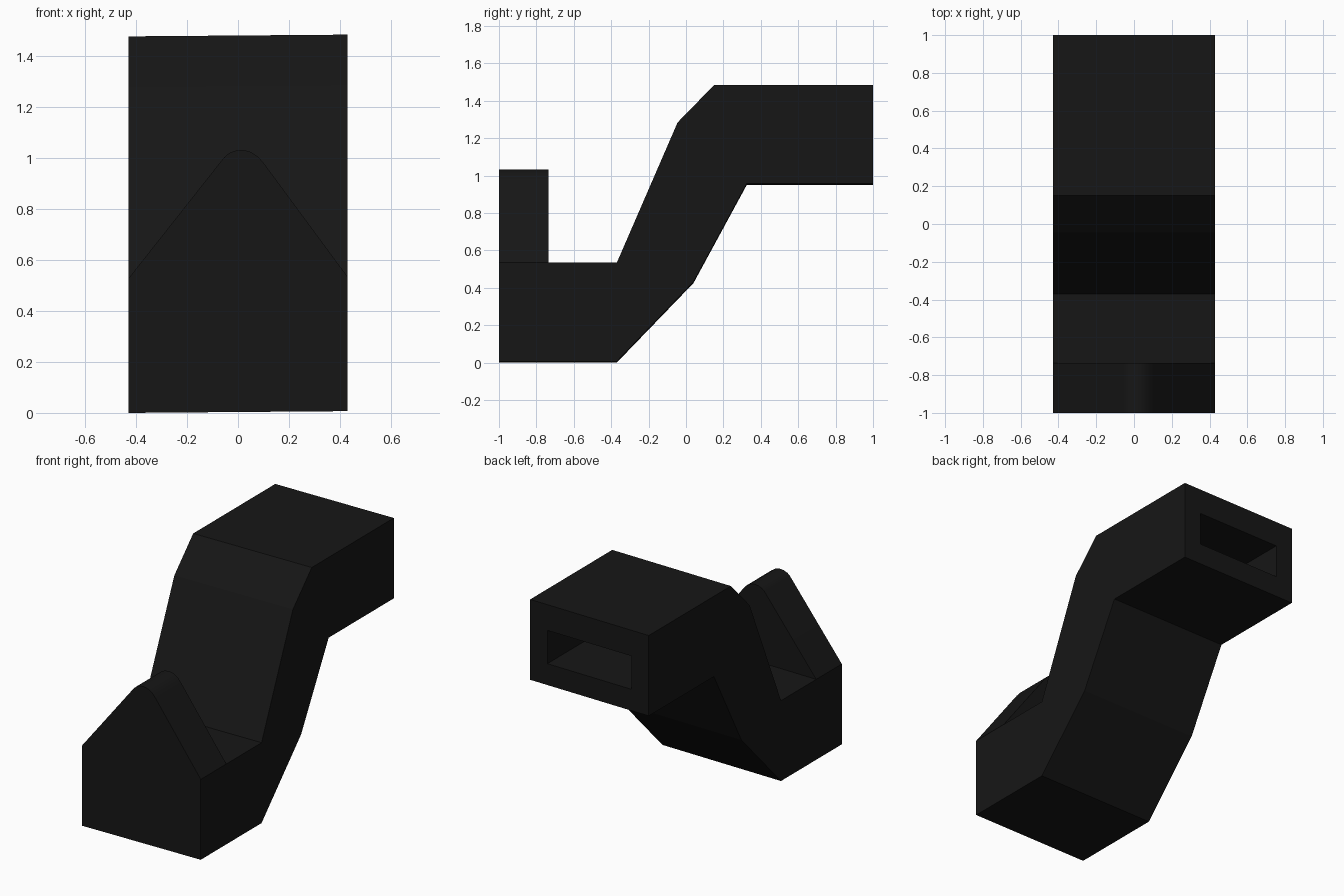
import bpy, bmesh
from math import radians

if "Cube" in bpy.data.objects:
    bpy.data.objects.remove(bpy.data.objects["Cube"])

HALF = 0.43
TILT = 0.008

mat = bpy.data.materials.new("black_plastic")
mat.diffuse_color = (0.008, 0.008, 0.008, 1)
mat.use_nodes = True
mat.node_tree.nodes["Principled BSDF"].inputs["Base Color"].default_value = mat.diffuse_color


def extrude(name, points, offset):
    """Close a profile polygon and extrude it into a solid object."""
    bm = bmesh.new()
    face = bm.faces.new([bm.verts.new(p) for p in points])
    res = bmesh.ops.extrude_face_region(bm, geom=[face])
    verts = [v for v in res["geom"] if isinstance(v, bmesh.types.BMVert)]
    bmesh.ops.translate(bm, verts=verts, vec=offset)
    bmesh.ops.recalc_face_normals(bm, faces=bm.faces)
    # very slight sideways lean of the whole model
    for v in bm.verts:
        v.co.z += TILT * (v.co.x + HALF)
    mesh = bpy.data.meshes.new(name)
    bm.to_mesh(mesh)
    bm.free()
    obj = bpy.data.objects.new(name, mesh)
    bpy.context.collection.objects.link(obj)
    mesh.materials.append(mat)
    return obj


# Stepped body, drawn as a side profile (y, z)
side = [(-1, 0), (-0.37, 0), (0.04, 0.425), (0.325, 0.95), (1, 0.95),
        (1, 1.477), (0.15, 1.477), (-0.045, 1.277), (-0.37, 0.527), (-1, 0.527)]
body = extrude("stepped_body", [(-HALF, y, z) for y, z in side], (2 * HALF, 0, 0))

# Slot sunk into the rear face
slot = [(-0.305, 1.09), (0.305, 1.09), (0.305, 1.308), (-0.305, 1.308)]
cutter = extrude("slot_cutter", [(x, 1.1, z) for x, z in slot], (0, -0.7, 0))
cutter.hide_render = True
cutter.hide_set(True)
cut = body.modifiers.new("slot", 'BOOLEAN')
cut.operation = 'DIFFERENCE'
cut.solver = 'EXACT'
cut.object = cutter

# Pointed front fin with a rounded tip, drawn as a front profile (x, z)
tip = [(-HALF, 0.527), (-0.054, 1.0), (-0.035, 1.016), (-0.01, 1.025),
       (0.02, 1.028), (0.05, 1.02), (0.08, 1.0), (0.105, 0.97), (HALF, 0.527)]
fin = extrude("front_fin", [(x, -1, z) for x, z in tip], (0, 0.265, 0))
bpy.context.view_layer.objects.active = fin
fin.select_set(True)
bpy.ops.object.shade_smooth_by_angle(angle=radians(30))
